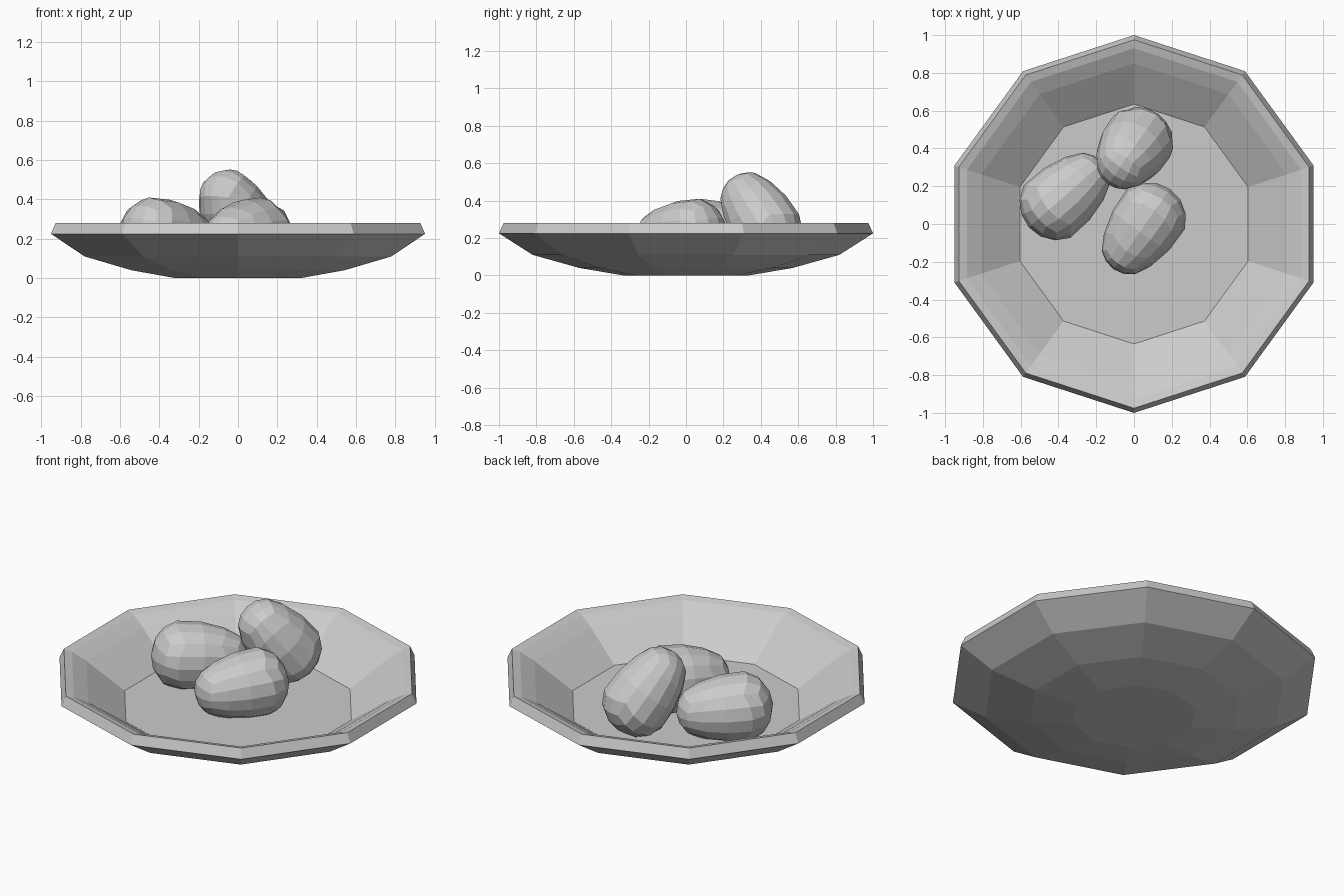
import bpy
import bmesh
import math
from mathutils import Vector

default = bpy.data.objects.get("Cube")
if default:
    bpy.data.objects.remove(default, do_unlink=True)

grey = bpy.data.materials.new("plain_grey")
grey.use_nodes = True
GREY = (0.6, 0.6, 0.6, 1.0)
grey.diffuse_color = GREY
grey.node_tree.nodes["Principled BSDF"].inputs["Base Color"].default_value = GREY


def make_object(name, bm):
    bmesh.ops.recalc_face_normals(bm, faces=bm.faces)
    mesh = bpy.data.meshes.new(name)
    bm.to_mesh(mesh)
    bm.free()
    mesh.materials.append(grey)
    obj = bpy.data.objects.new(name, mesh)
    bpy.context.collection.objects.link(obj)
    return obj


def make_bowl(name, profile, sides):
    """Revolve a (radius, height) profile and cap the base and the floor."""
    bm = bmesh.new()
    verts = [bm.verts.new((0, r, z)) for r, z in profile]
    edges = [bm.edges.new(pair) for pair in zip(verts, verts[1:])]
    bmesh.ops.spin(bm, geom=verts + edges, cent=(0, 0, 0), axis=(0, 0, 1),
                   angle=math.tau, steps=sides)
    bmesh.ops.remove_doubles(bm, verts=bm.verts, dist=0.0005)
    bmesh.ops.holes_fill(bm, edges=[e for e in bm.edges if e.is_boundary], sides=0)
    return make_object(name, bm)


def make_egg(name, wide, narrow):
    """Quad sphere stretched between a wide round end and a narrow round end."""
    wide_radius, narrow_radius = 0.202, 0.153
    span = Vector(narrow) - Vector(wide)
    bm = bmesh.new()
    bmesh.ops.create_cube(bm, size=2)
    bmesh.ops.subdivide_edges(bm, edges=bm.edges, cuts=3, use_grid_fill=True)
    for v in bm.verts:
        # even out the grid before projecting it to the sphere
        p = Vector([math.tan(c * math.pi / 4) for c in v.co]).normalized()
        blend = min(max(p.z + 0.4, 0), 1)
        radius = wide_radius + (narrow_radius - wide_radius) * blend
        v.co = p * radius + Vector((0, 0, span.length * blend))
    egg = make_object(name, bm)
    egg.location = wide
    egg.rotation_mode = 'QUATERNION'
    egg.rotation_quaternion = span.to_track_quat('Z', 'Y')
    return egg


# Ten-sided bowl: outside from base to rim, then inside down to the floor
make_bowl("bowl", [(0.335, 0), (0.57, 0.04), (0.82, 0.11), (1, 0.225),
                   (0.975, 0.28), (0.93, 0.268), (0.85, 0.225), (0.635, 0.078)], 10)

# Three eggs, the back one leaning upright on the others
make_egg("front_egg", (0.075, 0.02, 0.22), (-0.02, -0.115, 0.21))
make_egg("right_egg", (-0.405, 0.115, 0.22), (-0.28, 0.225, 0.21))
make_egg("back_egg", (0.01, 0.42, 0.27), (-0.05, 0.335, 0.4))
